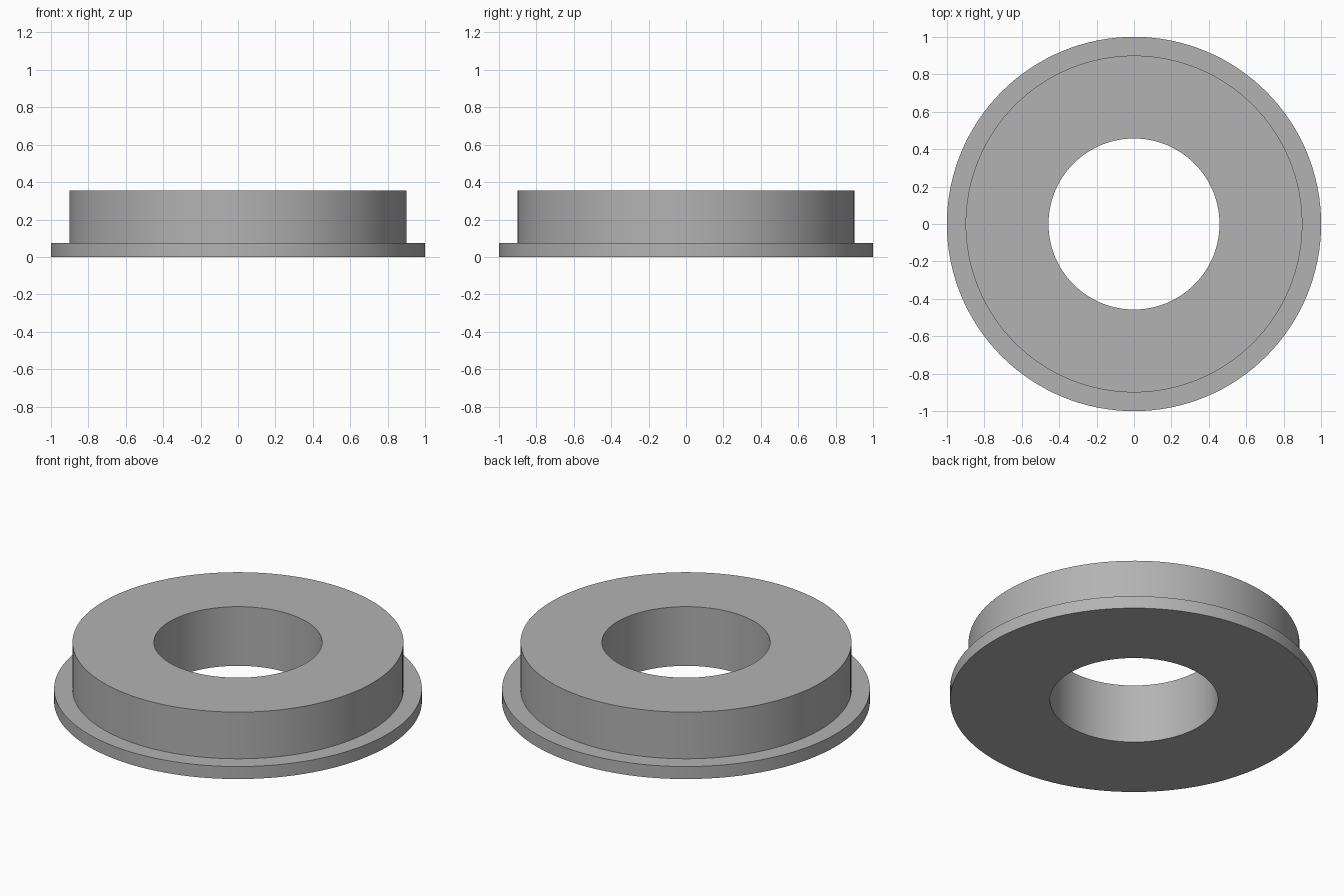
import bpy
import bmesh
import math
from mathutils import Matrix, Vector

cube = bpy.data.objects.get("Cube")
if cube:
    bpy.data.objects.remove(cube, do_unlink=True)

SEGMENTS = 128
BORE, BODY, FLANGE = 0.457, 0.9, 1.0
FLANGE_TOP, TOP = 0.075, 0.355

# Plain grey metal
grey = bpy.data.materials.new("plain_grey")
grey.use_nodes = True
colour = (0.45, 0.45, 0.45, 1)
grey.diffuse_color = colour
grey.node_tree.nodes["Principled BSDF"].inputs["Base Color"].default_value = colour


def lathe(name, profile, material):
    """Revolve a closed (radius, height) profile around z."""
    bm = bmesh.new()
    rings = []
    for i in range(SEGMENTS):
        turn = Matrix.Rotation(math.tau * i / SEGMENTS, 3, "Z")
        rings.append([bm.verts.new(turn @ Vector((r, 0, z))) for r, z in profile])
    count = len(profile)
    for i, ring in enumerate(rings):
        following = rings[(i + 1) % SEGMENTS]
        for j in range(count):
            k = (j + 1) % count
            bm.faces.new((ring[j], following[j], following[k], ring[k]))
    bmesh.ops.recalc_face_normals(bm, faces=bm.faces)
    mesh = bpy.data.meshes.new(name)
    bm.to_mesh(mesh)
    bm.free()
    mesh.materials.append(material)
    obj = bpy.data.objects.new(name, mesh)
    bpy.context.collection.objects.link(obj)
    bpy.ops.object.select_all(action="DESELECT")
    obj.select_set(True)
    bpy.context.view_layer.objects.active = obj
    bpy.ops.object.shade_smooth_by_angle(angle=math.radians(30))
    return obj


# Stepped ring with a bottom flange and a straight through bore
lathe("flanged_ring", [
    (BORE, 0), (FLANGE, 0), (FLANGE, FLANGE_TOP),
    (BODY, FLANGE_TOP), (BODY, TOP), (BORE, TOP),
], grey)
